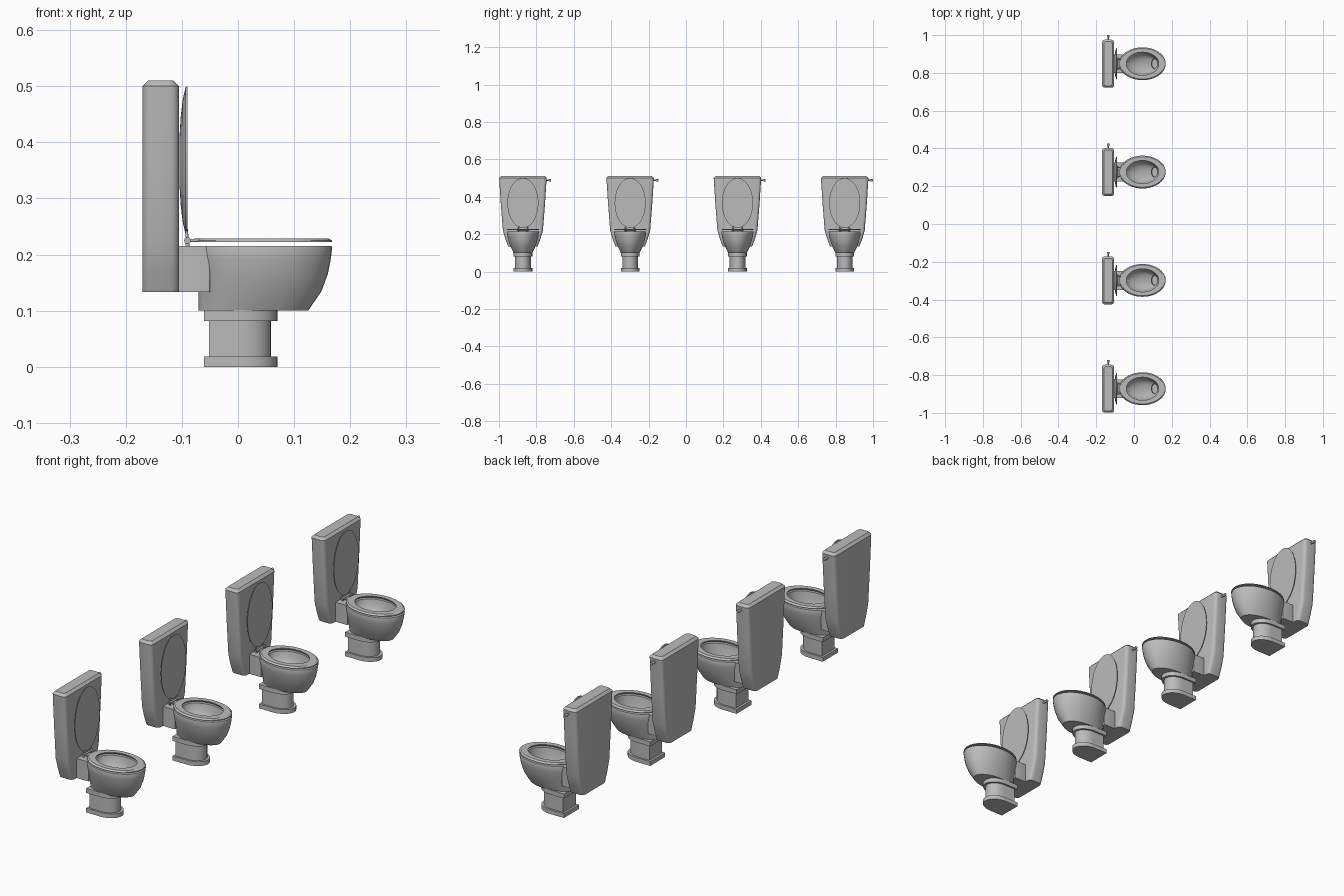
import bpy, bmesh, math
from mathutils import Vector

if "Cube" in bpy.data.objects:
    bpy.data.objects.remove(bpy.data.objects["Cube"])

grey = bpy.data.materials.new("porcelain grey")
grey.diffuse_color = (0.5, 0.5, 0.5, 1)
grey.use_nodes = True
grey.node_tree.nodes["Principled BSDF"].inputs["Base Color"].default_value = grey.diffuse_color
CENTRES = [-0.872 + 0.5735 * i for i in range(4)]


def place(name, bm, angle=35):
    """Make one mesh and put a linked copy at each of the four places."""
    bmesh.ops.recalc_face_normals(bm, faces=bm.faces)
    me = bpy.data.meshes.new(name)
    bm.to_mesh(me)
    bm.free()
    me.materials.append(grey)
    for i, y in enumerate(CENTRES):
        ob = bpy.data.objects.new(f"{name}_{i + 1}", me)
        ob.location.y = y
        bpy.context.collection.objects.link(ob)
        if i == 0:
            bpy.ops.object.select_all(action='DESELECT')
            ob.select_set(True)
            bpy.context.view_layer.objects.active = ob
            bpy.ops.object.shade_smooth_by_angle(angle=math.radians(angle))


def loft(rings, closed=False, bm=None):
    """Skin a list of equal-length rings; cap the ends or join last to first."""
    bm = bm or bmesh.new()
    vs = [[bm.verts.new(p) for p in r] for r in rings]
    n = len(vs[0])
    pairs = list(zip(vs, vs[1:])) + ([(vs[-1], vs[0])] if closed else [])
    for a, b in pairs:
        for i in range(n):
            j = (i + 1) % n
            bm.faces.new((a[i], a[j], b[j], b[i]))
    if not closed:
        bm.faces.new(vs[0])
        bm.faces.new(vs[-1])
    return bm


def oval(z, x0, x1, hy, n=40):
    c, a = (x0 + x1) / 2, (x1 - x0) / 2
    return [(c + a * math.cos(2 * math.pi * i / n), hy * math.sin(2 * math.pi * i / n), z)
            for i in range(n)]


def round_rect(z, x0, x1, hy, r, seg=4):
    pts = []
    for k, (cx, cy) in enumerate([(x1 - r, hy - r), (x0 + r, hy - r),
                                  (x0 + r, r - hy), (x1 - r, r - hy)]):
        for s in range(seg + 1):
            t = math.pi / 2 * (k + s / seg)
            pts.append((cx + r * math.cos(t), cy + r * math.sin(t), z))
    return pts


def d_shape(z, x0, x1, hy, n=14):
    """Square back corners with a rounded front."""
    xm = x0 + (x1 - x0) * 0.5
    arc = [(xm + (x1 - xm) * math.cos(t), hy * math.sin(t), z)
           for t in (math.pi * (i / n - 0.5) for i in range(n + 1))]
    return arc + [(x0, hy, z), (x0, -hy, z)]


def rod(bm, a, b, r):
    a, b = Vector(a), Vector(b)
    q = (b - a).to_track_quat('Z', 'Y')
    circ = [Vector((r * math.cos(t), r * math.sin(t), 0))
            for t in (2 * math.pi * i / 12 for i in range(12))]
    loft([[p + q @ c for c in circ] for p in (a, b)], bm=bm)


# Tank with tapered lower end and bevelled lid
place("tank", loft([
    round_rect(0.133, -0.17, -0.105, 0.078, 0.015),
    round_rect(0.175, -0.17, -0.105, 0.094, 0.015),
    round_rect(0.22, -0.17, -0.105, 0.107, 0.015),
    round_rect(0.36, -0.17, -0.105, 0.118, 0.015),
    round_rect(0.50, -0.17, -0.105, 0.127, 0.015),
    round_rect(0.51, -0.16, -0.115, 0.117, 0.010)]))

# Flush handle on the tank side
bm = bmesh.new()
rod(bm, (-0.137, 0.11, 0.488), (-0.137, 0.150, 0.488), 0.004)
rod(bm, (-0.137, 0.139, 0.488), (-0.137, 0.151, 0.488), 0.006)
place("flush_handle", bm)

# Pedestal: foot, column and collar
place("pedestal", loft([
    d_shape(0, -0.061, 0.07, 0.05), d_shape(0.018, -0.061, 0.07, 0.05),
    d_shape(0.018, -0.052, 0.059, 0.042), d_shape(0.082, -0.052, 0.059, 0.042),
    d_shape(0.082, -0.061, 0.07, 0.05), d_shape(0.101, -0.061, 0.07, 0.05)]))

# Bowl: outside up to the rim, then down the inside to the drain
place("bowl", loft([
    oval(0.10, -0.07, 0.125, 0.050), oval(0.135, -0.07, 0.149, 0.067),
    oval(0.165, -0.074, 0.160, 0.077), oval(0.19, -0.078, 0.165, 0.083),
    oval(0.212, -0.08, 0.168, 0.086), oval(0.215, -0.079, 0.167, 0.085),
    oval(0.215, -0.047, 0.137, 0.065), oval(0.19, -0.042, 0.136, 0.061),
    oval(0.165, -0.015, 0.135, 0.053), oval(0.145, 0.035, 0.134, 0.042),
    oval(0.13, 0.092, 0.132, 0.029), oval(0.112, 0.095, 0.125, 0.025)]))

# Neck joining bowl and tank
place("neck", loft([round_rect(0.133, -0.107, -0.05, 0.05, 0.003),
                    round_rect(0.215, -0.107, -0.05, 0.05, 0.003)]))

# Seat ring, hovering just above the rim
place("seat", loft([
    oval(0.222, -0.078, 0.168, 0.087), oval(0.225, -0.077, 0.167, 0.086),
    oval(0.229, -0.071, 0.161, 0.081), oval(0.229, -0.041, 0.131, 0.061),
    oval(0.222, -0.045, 0.135, 0.064)], closed=True), 30)

# Raised lid: flat front, domed back
rings = []
for x, s in [(-0.09, 1), (-0.0935, 0.985), (-0.0985, 0.82), (-0.102, 0.6), (-0.1045, 0.3)]:
    rings.append([(x, 0.083 * s * math.cos(t), 0.367 + 0.133 * s * math.sin(t))
                  for t in (2 * math.pi * i / 40 for i in range(40))])
place("lid", loft(rings))

# Hinges: pins, posts and arms to the seat and lid
bm = bmesh.new()
rod(bm, (-0.09, -0.032, 0.225), (-0.09, 0.032, 0.225), 0.004)
for y in (-0.024, 0.024):
    rod(bm, (-0.09, y - 0.006, 0.225), (-0.09, y + 0.006, 0.225), 0.006)
    rod(bm, (-0.09, y, 0.214), (-0.09, y, 0.225), 0.0035)
    rod(bm, (-0.09, y, 0.225), (-0.062, y, 0.2255), 0.003)
    rod(bm, (-0.09, y, 0.225), (-0.092, y, 0.245), 0.0025)
place("hinges", bm)
